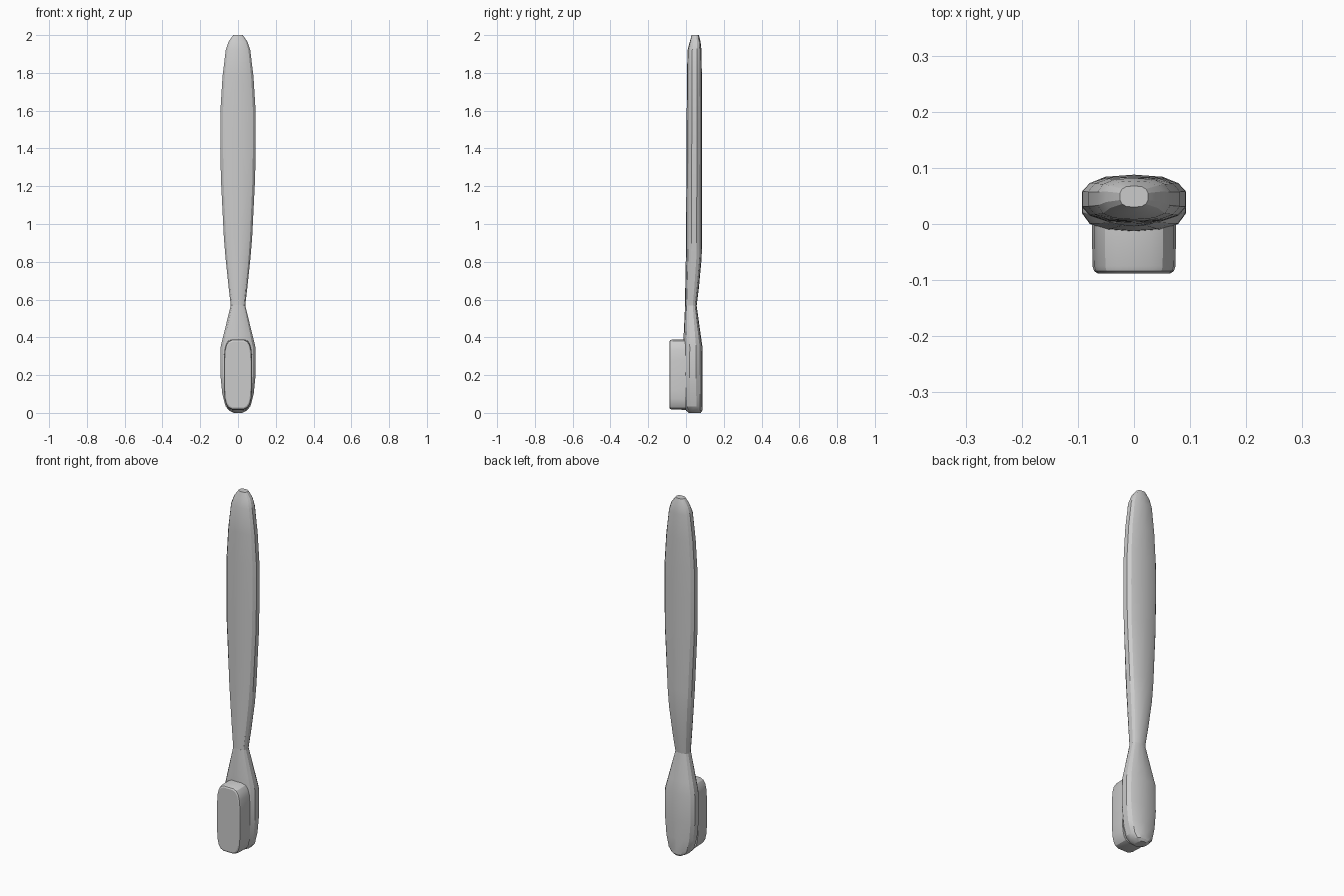
import bpy, bmesh
from math import cos, sin, pi, copysign, radians

if "Cube" in bpy.data.objects:
    bpy.data.objects.remove(bpy.data.objects["Cube"])


def superellipse(a, b, power, n):
    """Rounded-rectangle outline with half sizes a and b."""
    pts = []
    for i in range(n):
        t = 2 * pi * (i + 0.5) / n
        c, s = cos(t), sin(t)
        pts.append((a * copysign(abs(c) ** (2 / power), c),
                    b * copysign(abs(s) ** (2 / power), s)))
    m, k = max(p[0] for p in pts), max(p[1] for p in pts)
    return [(x * a / m, y * b / k) for x, y in pts]


def loft(name, rings):
    """Skin a list of equal-length rings and cap both ends."""
    bm = bmesh.new()
    loops = [[bm.verts.new(p) for p in ring] for ring in rings]
    n = len(loops[0])
    for lo, hi in zip(loops, loops[1:]):
        for i in range(n):
            j = (i + 1) % n
            bm.faces.new((lo[i], lo[j], hi[j], hi[i]))
    bm.faces.new(loops[0][::-1])
    bm.faces.new(loops[-1])
    bmesh.ops.recalc_face_normals(bm, faces=bm.faces)
    mesh = bpy.data.meshes.new(name)
    bm.to_mesh(mesh)
    bm.free()
    ob = bpy.data.objects.new(name, mesh)
    bpy.context.collection.objects.link(ob)
    bpy.ops.object.select_all(action='DESELECT')
    ob.select_set(True)
    bpy.context.view_layer.objects.active = ob
    bpy.ops.object.shade_smooth_by_angle(angle=radians(25))
    return ob


def upright(name, sections):
    """Loft along z from (z, half width, front y, back y) sections."""
    rings = []
    for z, w, y0, y1 in sections:
        outline = superellipse(w, (y1 - y0) / 2, 2.7, 14)
        rings.append([(x, y + (y0 + y1) / 2, z) for x, y in outline])
    return loft(name, rings)


# Long flattened handle, tapering to the neck and the tip
upright("handle", [
    (0.565, 0.038, -0.005, 0.056), (0.66, 0.049, -0.004, 0.068),
    (0.82, 0.066, -0.001, 0.083), (0.93, 0.075, 0.000, 0.085),
    (1.25, 0.091, 0.002, 0.085), (1.45, 0.093, 0.003, 0.085),
    (1.62, 0.092, 0.004, 0.085), (1.78, 0.082, 0.005, 0.084),
    (1.92, 0.065, 0.008, 0.082), (1.965, 0.050, 0.020, 0.077),
    (2.0, 0.025, 0.030, 0.068)])

# Paddle-shaped head plate below the neck
upright("brush_head", [
    (0.0, 0.022, 0.015, 0.078), (0.012, 0.046, 0.0, 0.086),
    (0.035, 0.066, -0.008, 0.087), (0.10, 0.083, -0.013, 0.088),
    (0.20, 0.093, -0.015, 0.088), (0.35, 0.092, -0.014, 0.087),
    (0.42, 0.075, -0.012, 0.077), (0.57, 0.038, -0.005, 0.056)])

# Bristle block on the front of the head
bristle_rings = []
for y, w, h in [(0.0, 0.075, 0.187), (-0.075, 0.074, 0.185),
                (-0.084, 0.071, 0.182), (-0.088, 0.065, 0.175)]:
    bristle_rings.append([(x, y, z + 0.203) for x, z in superellipse(w, h, 4.2, 20)])
loft("bristles", bristle_rings)
